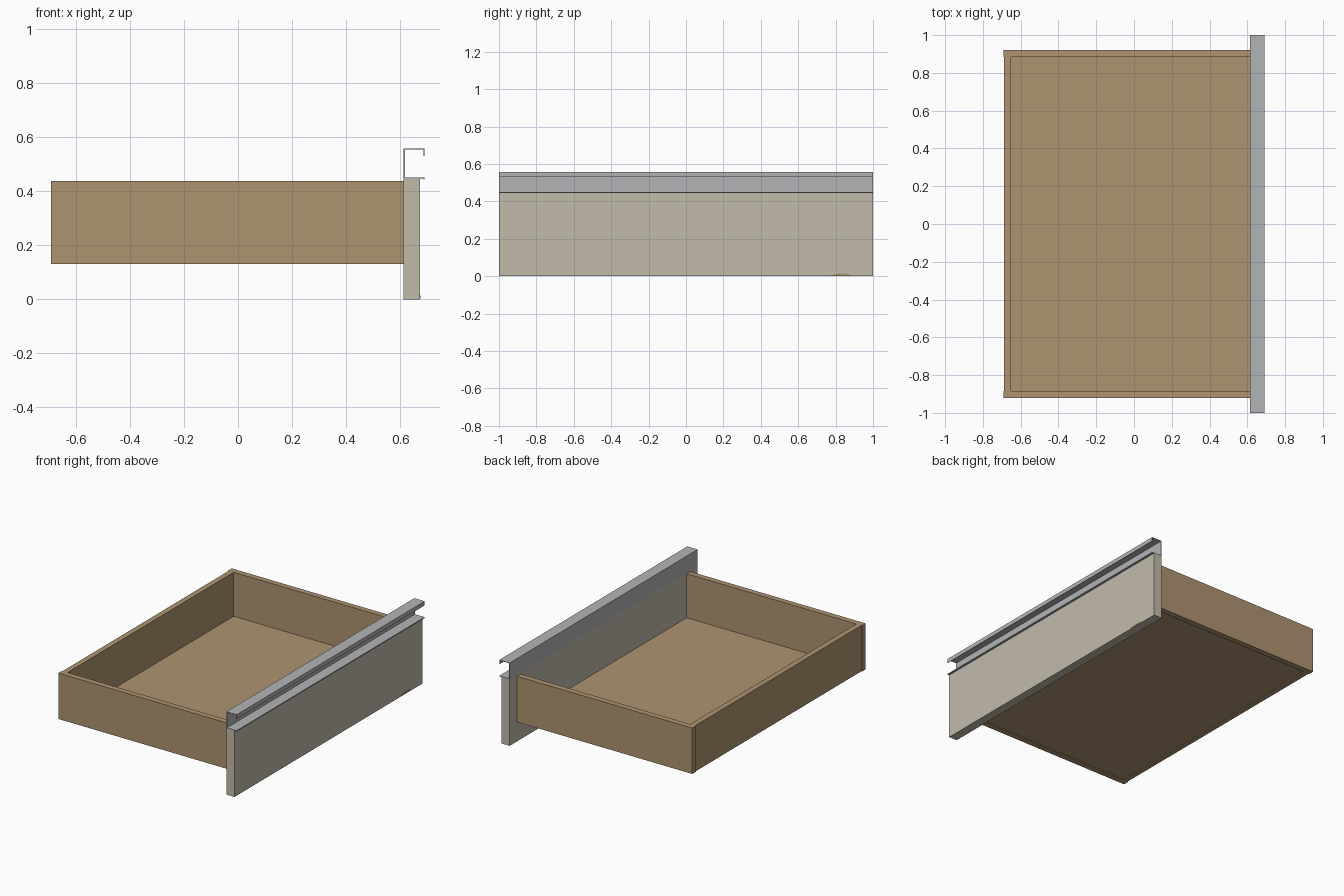
import bpy, bmesh

if "Cube" in bpy.data.objects:
    bpy.data.objects.remove(bpy.data.objects["Cube"])


def material(name, rgb):
    m = bpy.data.materials.new(name)
    m.diffuse_color = (*rgb, 1)
    m.use_nodes = True
    m.node_tree.nodes["Principled BSDF"].inputs["Base Color"].default_value = m.diffuse_color
    return m


wood = material("warm wood", (0.42, 0.295, 0.16))
cream = material("cream front", (0.54, 0.50, 0.41))
metal = material("brushed grey metal", (0.45, 0.455, 0.47))


def prism(name, profile, axis, lo, hi, mat):
    """Extrude a 2D profile along y (profile is x, z) or x (profile is y, z)."""
    def place(p, t):
        return (p[0], t, p[1]) if axis == 'y' else (t, p[0], p[1])
    bm = bmesh.new()
    face = bm.faces.new([bm.verts.new(place(p, lo)) for p in profile])
    ext = bmesh.ops.extrude_face_region(bm, geom=[face])
    vec = (0, hi - lo, 0) if axis == 'y' else (hi - lo, 0, 0)
    bmesh.ops.translate(bm, vec=vec, verts=[
        v for v in ext['geom'] if isinstance(v, bmesh.types.BMVert)])
    bmesh.ops.recalc_face_normals(bm, faces=bm.faces)
    me = bpy.data.meshes.new(name)
    bm.to_mesh(me)
    bm.free()
    me.materials.append(mat)
    ob = bpy.data.objects.new(name, me)
    bpy.context.collection.objects.link(ob)
    return ob


def box(name, x, y, z, mat):
    rect = [(x[0], z[0]), (x[1], z[0]), (x[1], z[1]), (x[0], z[1])]
    return prism(name, rect, 'y', y[0], y[1], mat)


# Drawer box: sides run slightly past the back board, floor is recessed
X0, XF, YI, YO, Z0, Z1 = -0.692, 0.613, 0.883, 0.922, 0.13, 0.439
box("left_side", (X0, XF), (-YO, -YI), (Z0, Z1), wood)
box("right_side", (X0, XF), (YI, YO), (Z0, Z1), wood)
box("back_board", (-0.687, -0.65), (-YI, YI), (Z0, Z1), wood)
box("drawer_floor", (-0.65, XF), (-YI, YI), (0.136, 0.143), wood)

# Front panel
box("front_panel", (XF, 0.674), (-1, 1), (0, 0.448), cream)

# Thin channel handle along the top of the front, open towards +x
t = 0.005
xb, xf, zb, zt = XF, 0.69, 0.448, 0.558
channel = [
    (xb, zb), (xf - 0.003, zb), (xf - 0.003, zb - 0.004), (xf, zb - 0.004),
    (xf, zb + 0.003), (xb + t, zb + 0.003), (xb + t, zt - 0.003),
    (xf - 0.003, zt - 0.003), (xf - 0.003, 0.53), (xf, 0.53), (xf, zt), (xb, zt),
]
prism("channel_handle", channel, 'y', -1, 1, metal)

# Small wood-coloured mark low on the front panel
mark = [(0.77, 0.003), (0.88, 0.003), (0.87, 0.011), (0.84, 0.015), (0.80, 0.012)]
prism("lower_mark", mark, 'x', 0.673, 0.6755, wood)
